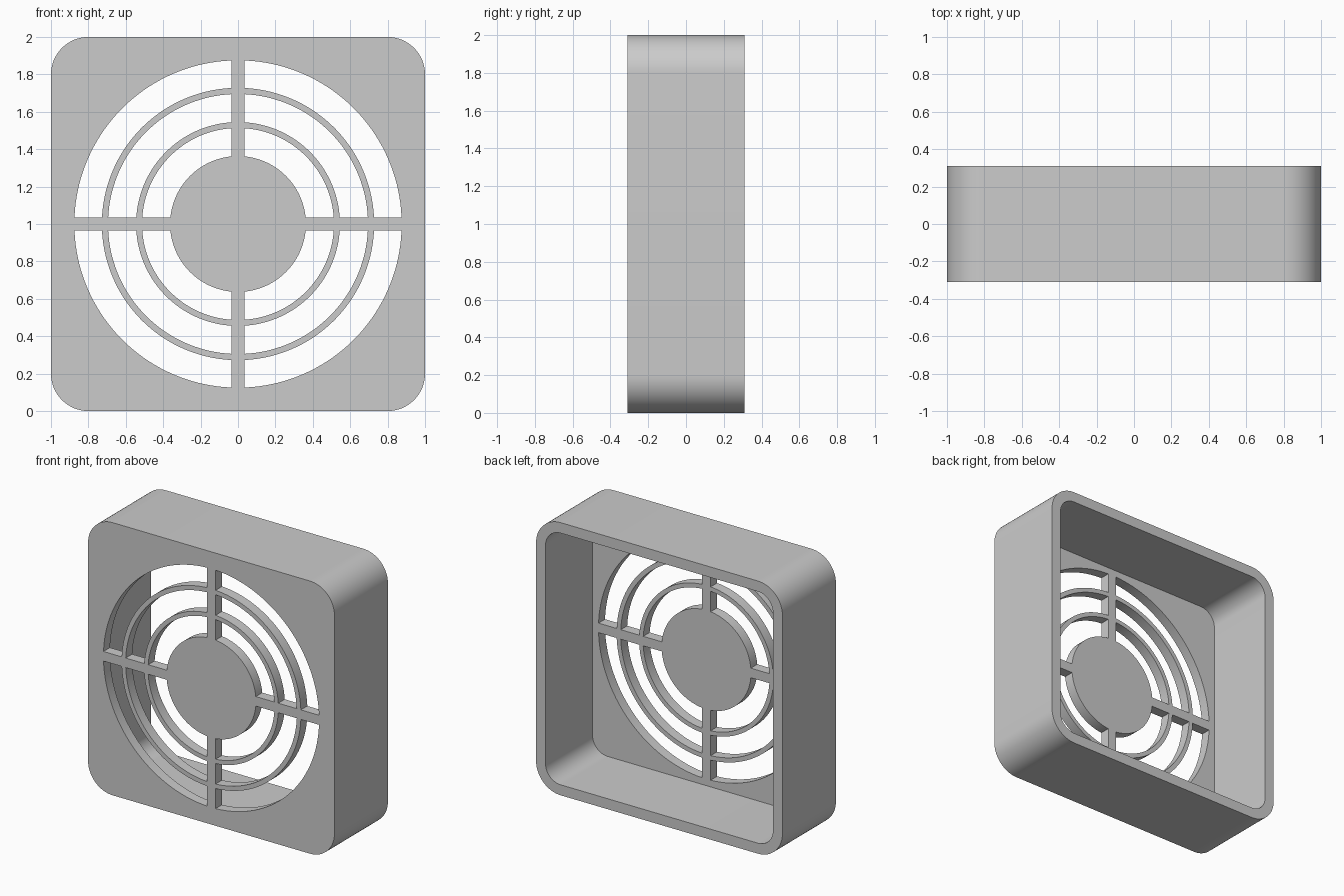
import bpy, bmesh
from math import sin, cos, asin, pi, radians
from mathutils import Matrix

if "Cube" in bpy.data.objects:
    bpy.data.objects.remove(bpy.data.objects["Cube"], do_unlink=True)

DEPTH, PLATE, WALL, CORNER = 0.62, 0.075, 0.077, 0.2
HALF_SPOKE = 0.035
FRONT = -DEPTH / 2
# inner and outer radius of each ring of openings, from hub to rim
BANDS = [(0.363, 0.513), (0.545, 0.695), (0.728, 0.875)]

grey = bpy.data.materials.new("grey plastic")
grey.use_nodes = True
grey.diffuse_color = (0.6, 0.6, 0.6, 1)
grey.node_tree.nodes["Principled BSDF"].inputs["Base Color"].default_value = (0.6, 0.6, 0.6, 1)


def arc(cx, cy, r, a0, a1, n):
    return [(cx + r * cos(a0 + (a1 - a0) * i / n),
             cy + r * sin(a0 + (a1 - a0) * i / n)) for i in range(n + 1)]


def rounded_square(half, r):
    c = half - r
    pts = []
    for k, (sx, sy) in enumerate([(1, 1), (-1, 1), (-1, -1), (1, -1)]):
        pts += arc(sx * c, sy * c, r, k * pi / 2, (k + 1) * pi / 2, 16)
    return pts


def opening(r0, r1, quadrant):
    """Quarter-ring opening whose straight sides run parallel to the spokes."""
    t = quadrant * pi / 2
    a0, a1 = asin(HALF_SPOKE / r0), asin(HALF_SPOKE / r1)
    return (arc(0, 0, r1, t + a1, t + pi / 2 - a1, 36)
            + arc(0, 0, r0, t + pi / 2 - a0, t + a0, 36))


def plate(name, outlines, y0, y1):
    """Extrude outlines (first outer, rest holes) from y0 back to y1."""
    curve = bpy.data.curves.new(name, 'CURVE')
    curve.dimensions = '2D'
    curve.fill_mode = 'BOTH'
    curve.extrude = (y1 - y0) / 2
    for pts in outlines:
        s = curve.splines.new('POLY')
        s.points.add(len(pts) - 1)
        for p, (x, y) in zip(s.points, pts):
            p.co = (x, y, 0, 1)
        s.use_cyclic_u = True
    helper = bpy.data.objects.new(name + " outline", curve)
    bpy.context.collection.objects.link(helper)
    graph = bpy.context.evaluated_depsgraph_get()
    mesh = bpy.data.meshes.new_from_object(helper.evaluated_get(graph))
    bpy.data.objects.remove(helper, do_unlink=True)

    # weld caps to sides and stand the plate upright
    bm = bmesh.new()
    bm.from_mesh(mesh)
    bmesh.ops.remove_doubles(bm, verts=bm.verts, dist=0.0001)
    bm.transform(Matrix.Translation((0, (y0 + y1) / 2, 1)) @ Matrix.Rotation(pi / 2, 4, 'X'))
    bmesh.ops.recalc_face_normals(bm, faces=bm.faces)
    bm.to_mesh(mesh)
    bm.free()
    mesh.materials.clear()
    mesh.materials.append(grey)
    obj = bpy.data.objects.new(name, mesh)
    bpy.context.collection.objects.link(obj)
    bpy.ops.object.select_all(action='DESELECT')
    obj.select_set(True)
    bpy.context.view_layer.objects.active = obj
    bpy.ops.object.shade_smooth_by_angle(angle=radians(30))
    return obj


outer = rounded_square(1, CORNER)

# front grille: hub, rings and spokes left between the openings
plate("front_grille",
      [outer] + [opening(r0, r1, q) for r0, r1 in BANDS for q in range(4)],
      FRONT, FRONT + PLATE)

# square wall behind the grille, open at the back
plate("housing_wall", [outer, rounded_square(1 - WALL, CORNER - WALL)],
      FRONT + PLATE, -FRONT)
